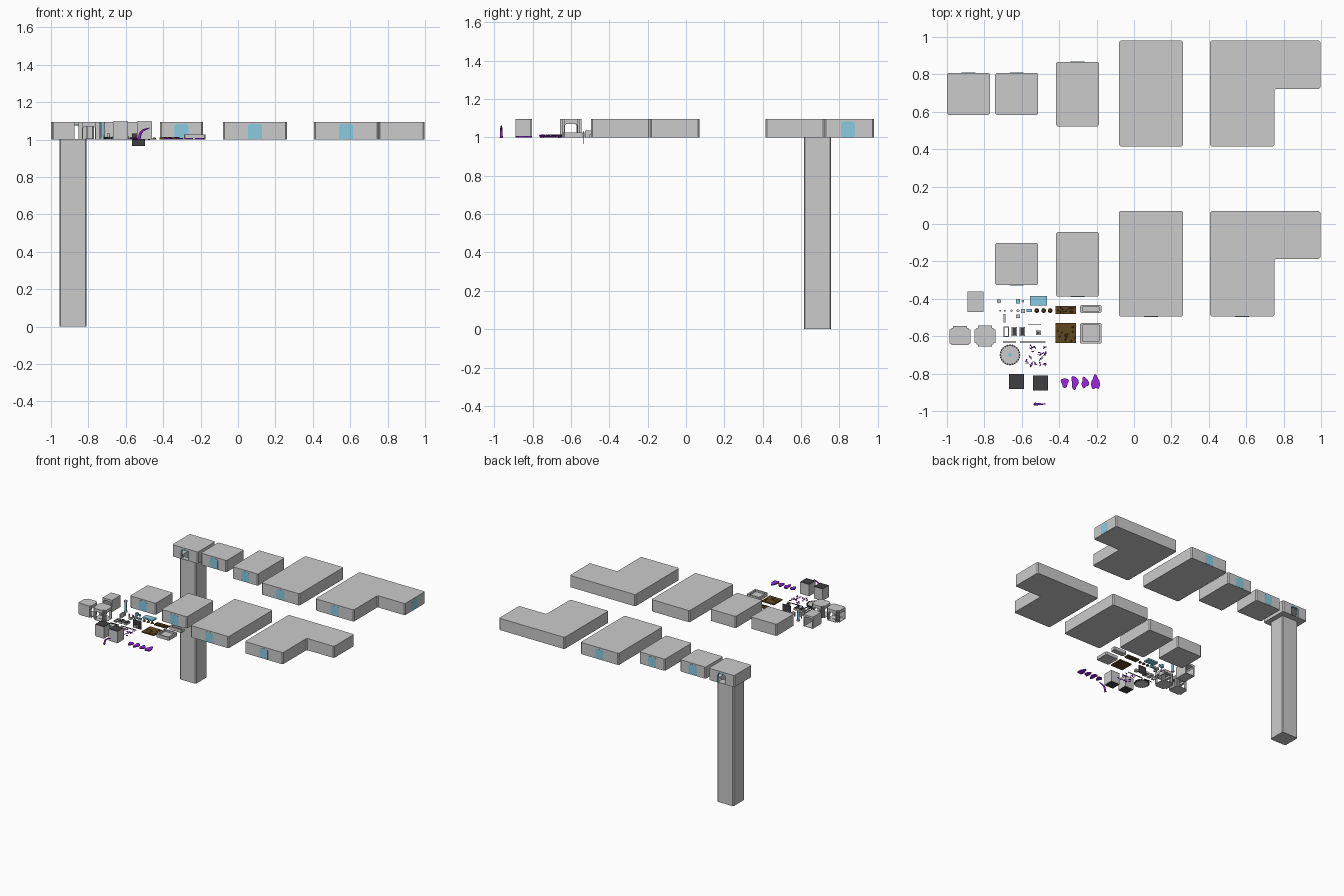
import bpy, bmesh, math, random
from mathutils import Matrix, Vector

if "Cube" in bpy.data.objects:
    bpy.data.objects.remove(bpy.data.objects["Cube"])

random.seed(4)
FLOOR, TOP = 1.0, 1.095


def material(name, rgb):
    m = bpy.data.materials.new(name)
    m.diffuse_color = (*rgb, 1)
    m.use_nodes = True
    m.node_tree.nodes["Principled BSDF"].inputs["Base Color"].default_value = m.diffuse_color
    return m


BLUE = material("blue_glass", (0.25, 0.6, 0.75))
BROWN = material("soil", (0.12, 0.065, 0.015))
PURPLE = material("purple_growth", (0.33, 0.02, 0.75))
DARK = material("dark_metal", (0.05, 0.05, 0.055))


def finish(name, bm, mat=None, smooth=False):
    bmesh.ops.recalc_face_normals(bm, faces=bm.faces)
    me = bpy.data.meshes.new(name)
    bm.to_mesh(me)
    bm.free()
    ob = bpy.data.objects.new(name, me)
    bpy.context.collection.objects.link(ob)
    if mat:
        me.materials.append(mat)
    if smooth:
        me.shade_smooth()
    return ob


def prism(name, pts, z0, z1, mat=None, chamfer=0, matrix=None):
    bm = bmesh.new()
    f = bm.faces.new([bm.verts.new((x, y, z0)) for x, y in pts])
    r = bmesh.ops.extrude_face_region(bm, geom=[f])
    for v in r["geom"]:
        if isinstance(v, bmesh.types.BMVert):
            v.co.z = z1
    if chamfer:
        edges = [e for e in bm.edges if abs(e.verts[0].co.z - e.verts[1].co.z) > 1e-6]
        bmesh.ops.bevel(bm, geom=edges, offset=chamfer, segments=1, affect="EDGES")
    if matrix:
        bm.transform(matrix)
    return finish(name, bm, mat)


def rect(x0, x1, y0, y1):
    return [(x0, y0), (x1, y0), (x1, y1), (x0, y1)]


def box(name, x0, x1, y0, y1, z0, z1, mat=None, chamfer=0):
    return prism(name, rect(x0, x1, y0, y1), z0, z1, mat, chamfer)


def cyl(name, x, y, z0, z1, r, mat=None, n=16, r2=None):
    bm = bmesh.new()
    bmesh.ops.create_cone(bm, cap_ends=True, segments=n, radius1=r, radius2=r if r2 is None else r2,
                          depth=z1 - z0, matrix=Matrix.Translation((x, y, (z0 + z1) / 2)))
    return finish(name, bm, mat)


def cut(target, cutter):
    mod = target.modifiers.new("cut", "BOOLEAN")
    mod.object, mod.operation, mod.solver = cutter, "DIFFERENCE", "EXACT"
    cutter.hide_render = True
    cutter.hide_viewport = False
    cutter.display_type = "WIRE"
    bpy.context.view_layer.objects.active = target
    bpy.ops.object.modifier_apply(modifier=mod.name)
    bpy.data.objects.remove(cutter)


def door_profile(s=1.0):
    return [(-.037*s, 0), (.037*s, 0), (.037*s, .07*s), (.028*s, .08*s), (-.028*s, .08*s), (-.037*s, .07*s)]


def upright(x, y, angle=0):
    return (Matrix.Translation((x, y, FLOOR + .003)) @ Matrix.Rotation(angle, 4, "Z")
            @ Matrix.Rotation(math.pi / 2, 4, "X"))


def door(name, x, y, angle=0):
    prism(name, door_profile(), -.004, .0012, BLUE, matrix=upright(x, y, angle))


# Large rooms: front row has one door, back row has a second door
for row, dy in (("back", 0), ("front", -.91)):
    for nm, x0, x1, y0, y1 in (("square", -.742, -.512, .583, .808),
                               ("medium", -.417, -.187, .522, .867),
                               ("large", -.08, .262, .415, .98)):
        box(f"{row}_{nm}_room", x0, x1, y0 + dy, y1 + dy, FLOOR, TOP, chamfer=.008)
        door(f"{row}_{nm}_front_door", (x0 + x1) / 2, y0 + dy)
        if row == "back":
            door(f"{nm}_rear_door", (x0 + x1) / 2, y1, math.pi)
    ell = [(.407, .415), (.75, .415), (.75, .722), (.996, .722), (.996, .98), (.407, .98)]
    prism(f"{row}_corner_room", [(x, y + dy) for x, y in ell], FLOOR, TOP, chamfer=.008)
    door(f"{row}_corner_front_door", .578, .415 + dy)
door("corner_side_door", .996, .845, math.pi / 2)

# Open room on top of the deep shaft
lift = box("shaft_room", -1, -.77, .583, .808, FLOOR, TOP, chamfer=.008)
cut(lift, box("c", -.985, -.785, .598, .793, FLOOR + .006, TOP - .006))
cut(lift, prism("c", door_profile(.92), -.3, .1, matrix=upright(-.885, .583)))
cut(lift, box("c", -.947, -.818, .624, .747, FLOOR - .05, FLOOR + .02))
shaft = box("shaft", -.955, -.81, .615, .756, 0, FLOOR, chamfer=.006)
cut(shaft, box("c", -.947, -.818, .624, .747, .01, FLOOR + .1))
for nm, y, a in (("front", .583, 0), ("rear", .808, math.pi)):
    frame = prism(f"shaft_room_{nm}_frame", door_profile(), -.014, .0012, BLUE, matrix=upright(-.885, y, a))
    cut(frame, prism("c", door_profile(.9), -.1, .1, matrix=upright(-.885, y, a)))


# Corridor junctions: plates, corner posts and one stub per open side
def junction(name, cx, cy, sides):
    h, s = .045, .037
    pts = []
    for i, (ux, uy) in enumerate(((0, -1), (1, 0), (0, 1), (-1, 0))):
        e = .056 if i in sides else h
        tx, ty = -uy, ux
        pts += [(cx + ux*h - tx*h, cy + uy*h - ty*h)]
        if i in sides:
            pts += [(cx + ux*d + tx*w, cy + uy*d + ty*w) for d, w in ((h, -s), (e, -s), (e, s), (h, s))]
    body = prism(name, pts, FLOOR, TOP)
    cut(body, box("c", cx - s, cx + s, cy - s, cy + s, FLOOR + .006, TOP - .008))
    for i in sides:
        cut(body, prism("c", door_profile(.85), .02, .08, matrix=upright(cx, cy, i * math.pi / 2)))


junction("cross_corridor", -.796, -.6, (0, 1, 2, 3))
junction("tee_corridor", -.93, -.601, (1, 2, 3))
straight = box("straight_corridor", -.889, -.805, -.47, -.36, FLOOR, TOP)
cut(straight, prism("c", door_profile(.95), -.2, .2, matrix=upright(-.847, -.415)))


# Planters: grey trays and the soil that fits them
def tray(name, x0, x1, y0, y1):
    t = box(name, x0, x1, y0, y1, FLOOR, 1.026, chamfer=.006)
    cut(t, box("c", x0 + .013, x1 - .013, y0 + .011, y1 - .011, 1.012, 1.05))


def soil(name, x0, x1, y0, y1):
    box(name, x0, x1, y0, y1, FLOOR, 1.01, BROWN)
    for i in range(14):
        x, y = random.uniform(x0 + .008, x1 - .008), random.uniform(y0 + .008, y1 - .008)
        cyl(f"{name}_clod", x, y, 1.009, 1.014, .005, BROWN, 6, .002)


tray("small_tray", -.289, -.174, -.476, -.433)
tray("large_tray", -.289, -.174, -.64, -.53)
soil("small_soil", -.42, -.31, -.48, -.438)
soil("large_soil", -.42, -.31, -.637, -.53)
for x in (-.52, -.483, -.448):
    cyl("soil_mound", x, -.463, FLOOR, 1.012, .013, BROWN, 10, .007)

# Two lift cars: grey sides with dark floor and roof
for x, y in ((-.628, -.842), (-.5, -.85)):
    box("car_walls", x - .04, x + .04, y - .04, y + .04, FLOOR + .002, TOP - .002)
    for z in (FLOOR, TOP - .003):
        box("car_dark_plate", x - .039, x + .039, y - .039, y + .039, z - .001, z + .004, DARK)

# Round hatch with blue hub and rim teeth
cyl("hatch_disc", -.663, -.7, FLOOR, 1.01, .05, None, 24)
for i in range(24):
    a = i * math.tau / 24
    cyl("hatch_tooth", -.663 + .052*math.cos(a), -.7 + .052*math.sin(a), FLOOR, 1.014, .005, DARK, 6)
cyl("hatch_hub", -.663, -.7, 1.009, 1.016, .011, BLUE, 12)

# Specimen tube, furniture and small fittings
cyl("tube_base", -.722, -.412, FLOOR, 1.01, .012)
cyl("tube_glass", -.722, -.412, 1.01, 1.085, .009, BLUE)
cyl("tube_cap", -.722, -.412, 1.085, TOP, .012)
box("blue_door_panel", -.556, -.464, -.435, -.384, FLOOR, 1.012, BLUE)
box("blue_screen", -.63, -.61, -.424, -.402, FLOOR, 1.022, BLUE)
cyl("small_knob", -.594, -.412, FLOOR, 1.015, .007, BLUE, 10)
box("blue_bench", -.576, -.546, -.47, -.455, FLOOR, 1.014, BLUE)
for x, y, r in ((-.715, -.464, .005), (-.69, -.464, .005), (-.655, -.464, .006), (-.62, -.464, .008)):
    cyl("canister", x, y, FLOOR, 1.022, r, None, 10)
box("crate", -.605, -.584, -.475, -.455, FLOOR, 1.018)
box("locker", -.697, -.686, -.527, -.48, FLOOR, 1.035)
box("stool", -.632, -.61, -.502, -.484, FLOOR, 1.014)
frame = box("bed_frame", -.697, -.669, -.603, -.548, FLOOR, 1.01)
cut(frame, box("c", -.692, -.674, -.598, -.553, .9, 1.1))
for x in (-.64, -.597):
    box("bed", x - .014, x + .014, -.6, -.55, FLOOR, 1.014)
    box("mattress", x - .009, x + .009, -.594, -.556, 1.013, 1.02, DARK)
box("console", -.525, -.497, -.594, -.57, FLOOR, 1.016)
box("console_top", -.518, -.504, -.588, -.576, 1.015, 1.022, DARK)
box("dark_wall_panel", -.567, -.496, -.537, -.534, .965, 1.032, DARK)
for x0, x1 in ((-.7, -.632), (-.61, -.473)):
    box("floor_strip", x0, x1, -.634, -.629, FLOOR, 1.005, DARK)

# Scattered purple sprouts
for i in range(34):
    bm = bmesh.new()
    bmesh.ops.create_cone(bm, cap_ends=True, segments=5, radius1=.004, radius2=.001, depth=.018)
    bm.transform(Matrix.Translation((-.522 + random.uniform(-.055, .055), -.707 + random.uniform(-.055, .055), 1.007))
                 @ Matrix.Rotation(random.uniform(0, 6.28), 4, "Z")
                 @ Matrix.Rotation(random.uniform(.6, 1.4), 4, "X"))
    finish("sprout", bm, PURPLE)

# Flat purple slime patches
for k, (x, rx, ry) in enumerate(((-.37, .019, .026), (-.317, .018, .036), (-.262, .019, .028), (-.206, .023, .037))):
    pts = []
    for i in range(20):
        a = i * math.tau / 20
        s = 1 + .17*math.sin(3*a + k) + .08*math.sin(5*a + 2*k)
        pts.append((x + rx*s*math.cos(a), -.848 + ry*s*math.sin(a)))
    prism("slime_patch", pts, FLOOR, 1.008, PURPLE)

# Curved tentacle
curve = bpy.data.curves.new("tentacle", "CURVE")
curve.dimensions, curve.bevel_depth, curve.bevel_resolution = "3D", .008, 2
curve.use_fill_caps = True
sp = curve.splines.new("BEZIER")
sp.bezier_points.add(2)
for p, co, r in zip(sp.bezier_points, ((-.53, -.963, FLOOR), (-.515, -.963, 1.042), (-.473, -.963, 1.063)), (1, .8, .25)):
    p.co, p.radius = Vector(co), r
    p.handle_left_type = p.handle_right_type = "AUTO"
curve.materials.append(PURPLE)
bpy.context.collection.objects.link(bpy.data.objects.new("tentacle", curve))
